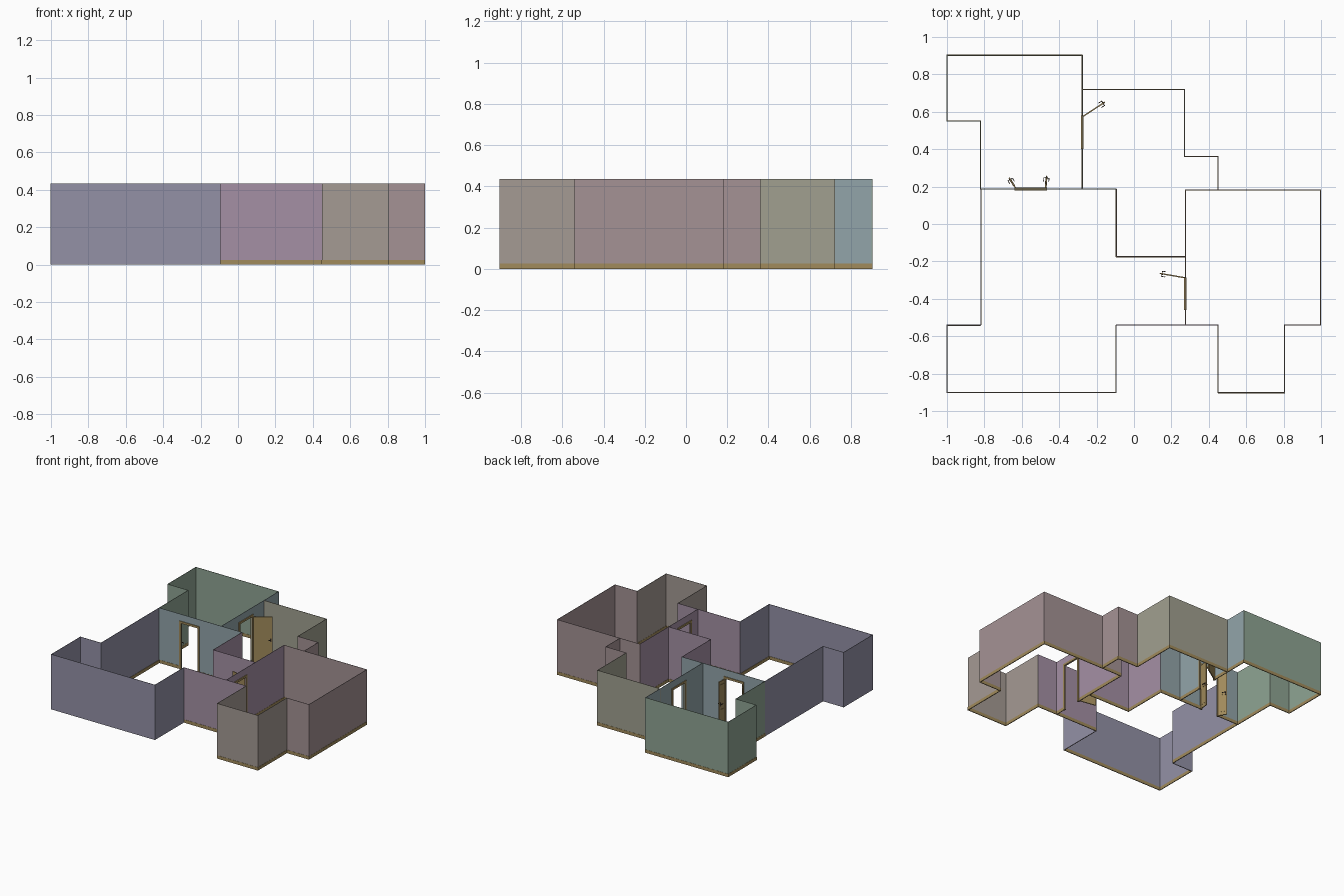
import bpy, bmesh, math
from mathutils import Vector, Matrix

if "Cube" in bpy.data.objects:
    bpy.data.objects.remove(bpy.data.objects["Cube"])

H, T = 0.435, 0.003          # wall height, wall thickness
SKIRT = 0.025                # skirting height
OPEN, CASE = 0.365, 0.016    # door opening height, casing width


def material(name, rgb):
    m = bpy.data.materials.new(name)
    m.diffuse_color = [(c / 255) ** 2.2 for c in rgb] + [1]
    m.use_nodes = True
    m.node_tree.nodes["Principled BSDF"].inputs["Base Color"].default_value = m.diffuse_color
    return m


MATS = {n: material(n, c) for n, c in {
    "blue": (146, 144, 165), "purple": (163, 143, 163), "teal": (145, 163, 168),
    "green": (142, 163, 146), "khaki": (160, 159, 143), "pink": (163, 145, 147),
    "tan": (163, 153, 146), "wood": (160, 138, 92), "metal": (75, 65, 55)}.items()}


def add_box(bm, a, b, thick, z0, z1, off=0, ext=0):
    """Upright slab running from plan point a to b, shifted sideways by off."""
    a, b = Vector(a), Vector(b)
    d = b - a
    n = Vector((-d.y, d.x)).normalized()
    c = (a + b) / 2 + n * off
    mat = (Matrix.Translation((c.x, c.y, (z0 + z1) / 2))
           @ Matrix.Rotation(math.atan2(d.y, d.x), 4, 'Z')
           @ Matrix.Diagonal((d.length + ext, thick, z1 - z0, 1)))
    bmesh.ops.create_cube(bm, size=1, matrix=mat)


def finish(bm, name, mat):
    me = bpy.data.meshes.new(name)
    bm.to_mesh(me)
    bm.free()
    me.materials.append(MATS[mat])
    ob = bpy.data.objects.new(name, me)
    bpy.context.collection.objects.link(ob)
    return ob


skirt = bmesh.new()


def walls(name, mat, paths, inside=False):
    """Wall runs along plan polylines, with skirting boards at the foot."""
    bm = bmesh.new()
    for path in paths:
        for a, b in zip(path, path[1:]):
            add_box(bm, a, b, T, 0, H, 0, T)
            if inside:
                add_box(skirt, a, b, T, 0, SKIRT, T * 0.9)
            else:
                add_box(skirt, a, b, T + 0.003, 0, SKIRT, 0, T)
    return bm, name, mat


def lintel(bm, a, b):
    add_box(bm, a, b, T, OPEN, H)


# Rooms, one wall object per colour zone
finish(*walls("front_left_room_walls", "blue", [
    [(-.82, .185), (-.82, -.54), (-1, -.54), (-1, -.902), (-.095, -.902), (-.095, -.54)]],
    inside=True))

bm, *rest = walls("hall_walls", "purple", [
    [(-.095, -.54), (.45, -.54)],
    [(-.095, .185), (-.095, -.175), (.275, -.175)],
    [(.275, .182), (.275, -.301)], [(.275, -.444), (.275, -.54)]])
lintel(bm, (.275, -.301), (.275, -.444))
finish(bm, *rest)

bm, *rest = walls("partition_walls", "teal", [
    [(-.82, .187), (-.624, .187)], [(-.481, .187), (-.095, .187)],
    [(-.277, .187), (-.277, .416)], [(-.277, .564), (-.277, .902)]])
lintel(bm, (-.624, .187), (-.481, .187))
lintel(bm, (-.277, .416), (-.277, .564))
finish(bm, *rest)

finish(*walls("back_left_room_walls", "green", [
    [(-.277, .902), (-1, .902), (-1, .55), (-.82, .55), (-.82, .187)]]))
finish(*walls("back_room_walls", "khaki", [[(-.277, .72), (.27, .72), (.27, .36)]]))
finish(*walls("right_room_walls", "pink", [
    [(.27, .36), (.45, .36), (.45, .182)],
    [(.275, .182), (.998, .182), (.998, -.54), (.805, -.54)]]))
finish(*walls("right_alcove_walls", "tan", [
    [(.805, -.54), (.805, -.902), (.45, -.902), (.45, -.54)]]))
finish(skirt, "skirting_boards", "wood")


def door_frame(name, a, b):
    """Casing around an opening whose clear edges are a and b."""
    bm = bmesh.new()
    a, b = Vector(a), Vector(b)
    u = (b - a).normalized() * CASE
    add_box(bm, a - u, a, 0.014, 0, OPEN)
    add_box(bm, b, b + u, 0.014, 0, OPEN)
    add_box(bm, a - u, b + u, 0.014, OPEN, OPEN + CASE)
    finish(bm, name, "wood")


def door_leaf(name, hinge, tip, panels=False):
    """Open leaf with lever handles on both faces."""
    h, t = Vector(hinge), Vector(tip)
    bm = bmesh.new()
    add_box(bm, h, t, 0.007, 0.003, OPEN - 0.003)
    if panels:
        for z0, z1 in ((.03, .14), (.17, .335)):
            add_box(bm, h.lerp(t, .2), h.lerp(t, .8), 0.010, z0, z1)
    finish(bm, name, "wood")
    bm = bmesh.new()
    u = (t - h).normalized()
    p = t - u * 0.012
    add_box(bm, p - u * .005, p + u * .005, 0.010, 0.165, 0.195)     # plates
    add_box(bm, p - u * .002, p + u * .002, 0.030, 0.181, 0.186)     # spindle
    for s in (-1, 1):
        add_box(bm, p - u * .020, p + u * .002, 0.004, 0.181, 0.186, s * 0.014)
    finish(bm, name + "_handle", "metal")


# Doors
door_frame("back_door_frame", (-.277, .416), (-.277, .564))
door_leaf("back_door_leaf", (-.270, .577), (-.155, .652))
door_frame("right_door_frame", (.275, -.444), (.275, -.301))
door_leaf("right_door_leaf", (.275, -.288), (.138, -.264))
door_frame("double_door_frame", (-.624, .187), (-.481, .187))
door_leaf("double_door_left_leaf", (-.632, .190), (-.668, .248), True)
door_leaf("double_door_right_leaf", (-.473, .190), (-.467, .258), True)
